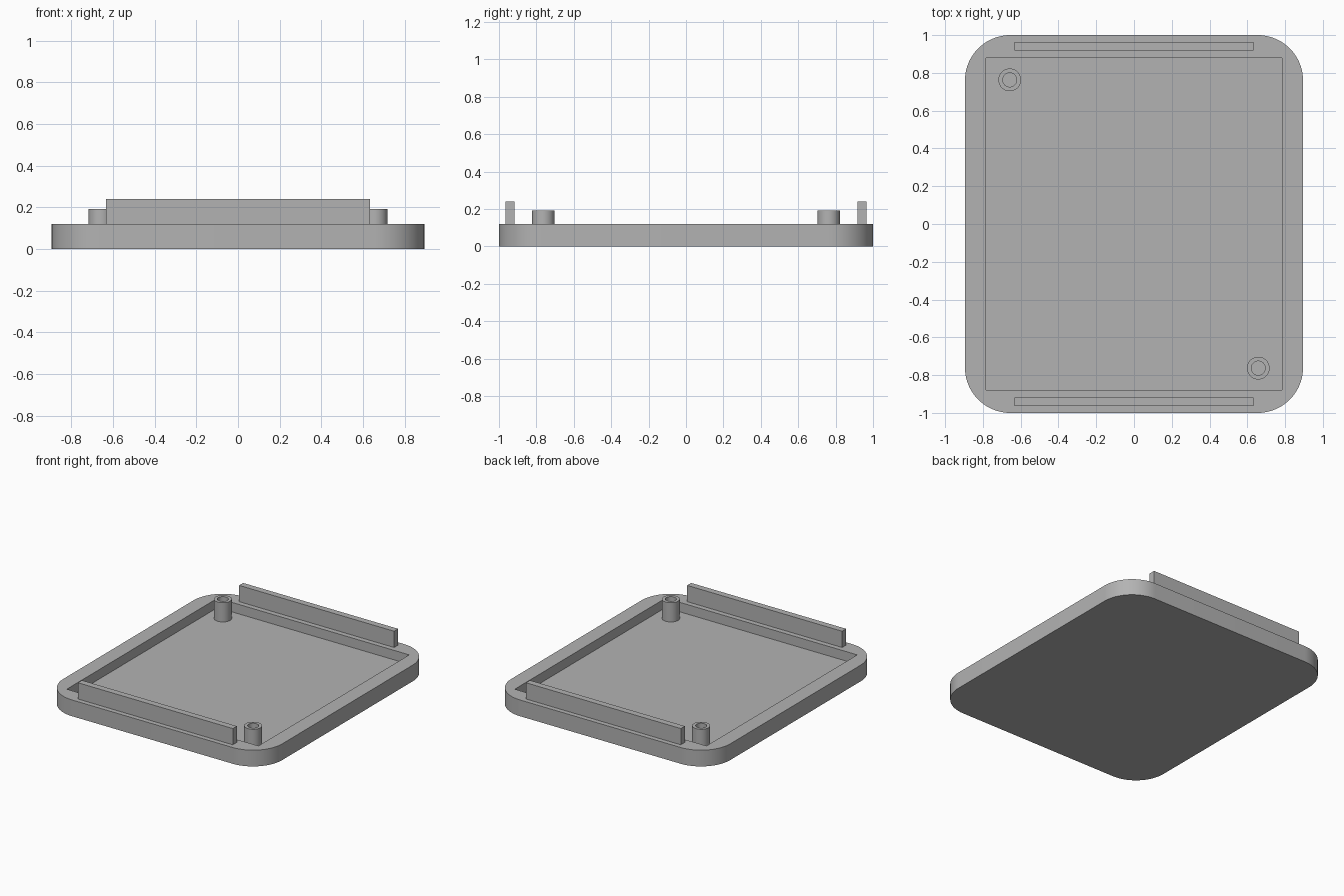
import bpy, bmesh
from math import sin, cos, pi, radians

old = bpy.data.objects.get("Cube")
if old:
    bpy.data.objects.remove(old, do_unlink=True)

HALF_X, HALF_Y, RADIUS = 0.895, 1.0, 0.24
POCKET_X, POCKET_Y = 0.783, 0.88
RIM_Z, FLOOR_Z, POST_Z, RAIL_Z = 0.12, 0.05, 0.192, 0.24
ARC = 20

grey = bpy.data.materials.new("plain grey")
grey.use_nodes = True
colour = (0.45, 0.45, 0.45, 1)
grey.diffuse_color = colour
grey.node_tree.nodes["Principled BSDF"].inputs["Base Color"].default_value = colour


def finish(bm, name, location=(0, 0, 0)):
    bmesh.ops.recalc_face_normals(bm, faces=bm.faces)
    mesh = bpy.data.meshes.new(name)
    bm.to_mesh(mesh)
    bm.free()
    mesh.materials.append(grey)
    ob = bpy.data.objects.new(name, mesh)
    ob.location = location
    bpy.context.collection.objects.link(ob)
    bpy.ops.object.select_all(action='DESELECT')
    ob.select_set(True)
    bpy.context.view_layer.objects.active = ob
    bpy.ops.object.shade_smooth_by_angle(angle=radians(30))
    return ob


def wall(bm, lower, upper):
    n = len(lower)
    for i in range(n):
        j = (i + 1) % n
        bm.faces.new((lower[i], lower[j], upper[j], upper[i]))


# Tray: rounded slab with a square-cornered pocket
def tray():
    bm = bmesh.new()
    signs = [(1, 1), (-1, 1), (-1, -1), (1, -1)]

    def outline(z):
        return [[bm.verts.new((sx * (HALF_X - RADIUS) + RADIUS * cos(a),
                               sy * (HALF_Y - RADIUS) + RADIUS * sin(a), z))
                 for a in [(c + k / ARC) * pi / 2 for k in range(ARC + 1)]]
                for c, (sx, sy) in enumerate(signs)]

    def pocket(z):
        return [bm.verts.new((sx * POCKET_X, sy * POCKET_Y, z)) for sx, sy in signs]

    bottom, top = outline(0), outline(RIM_Z)
    floor, lip = pocket(FLOOR_Z), pocket(RIM_Z)
    flat_bottom = sum(bottom, [])
    wall(bm, flat_bottom, sum(top, []))
    wall(bm, floor, lip)
    bm.faces.new(flat_bottom)
    bm.faces.new(floor)
    # Flat rim: a fan at each corner and a strip along each side
    for c in range(4):
        n = (c + 1) % 4
        for k in range(ARC):
            bm.faces.new((lip[c], top[c][k], top[c][k + 1]))
        bm.faces.new((lip[c], top[c][-1], top[n][0], lip[n]))
    finish(bm, "tray")


# Hollow screw post, revolved from its profile
def post(name, x, y):
    bm = bmesh.new()
    profile = [(0, FLOOR_Z + 0.002), (0.037, FLOOR_Z + 0.002),
               (0.037, POST_Z), (0.06, POST_Z), (0.06, FLOOR_Z - 0.01)]
    verts = [bm.verts.new((r, 0, z)) for r, z in profile]
    edges = [bm.edges.new(pair) for pair in zip(verts, verts[1:])]
    bmesh.ops.spin(bm, geom=verts + edges, cent=(0, 0, 0), axis=(0, 0, 1),
                   angle=2 * pi, steps=40)
    bmesh.ops.remove_doubles(bm, verts=bm.verts, dist=0.0001)
    finish(bm, name, (x, y, 0))


# Upright rail standing on the rim
def rail(name, y):
    bm = bmesh.new()
    bmesh.ops.create_cube(bm, size=1)
    bmesh.ops.scale(bm, vec=(1.266, 0.047, RAIL_Z - RIM_Z), verts=bm.verts)
    finish(bm, name, (0, y, (RAIL_Z + RIM_Z) / 2))


tray()
post("back_right_post", -0.658, 0.763)
post("front_left_post", 0.658, -0.763)
rail("front_rail", -0.941)
rail("back_rail", 0.941)
